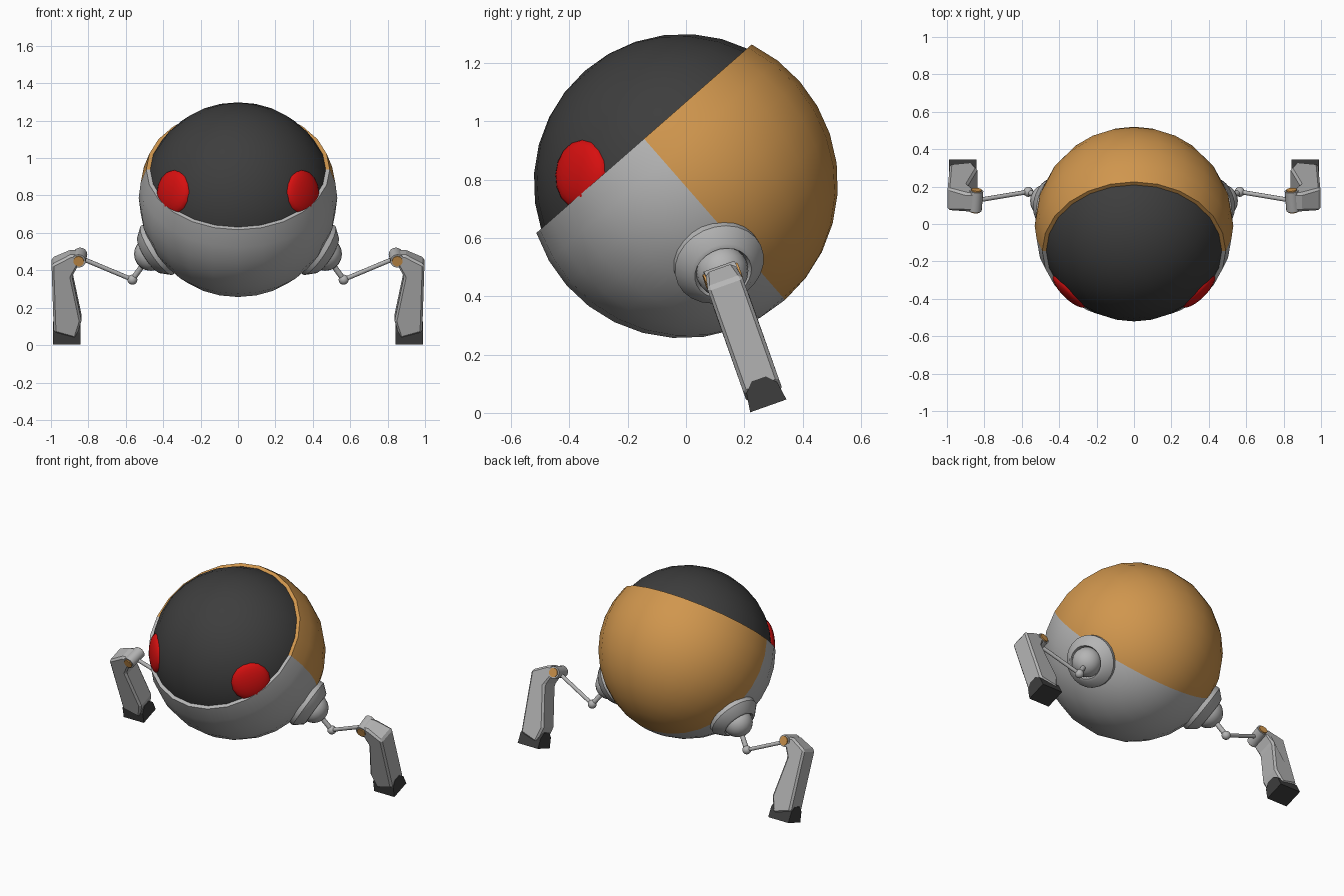
import bpy, bmesh, math
from mathutils import Matrix, Vector

cube = bpy.data.objects.get("Cube")
if cube:
    bpy.data.objects.remove(cube, do_unlink=True)


def material(name, rgb):
    m = bpy.data.materials.new(name)
    m.use_nodes = True
    m.diffuse_color = (*rgb, 1)
    m.node_tree.nodes["Principled BSDF"].inputs["Base Color"].default_value = (*rgb, 1)
    return m


GREY = material("grey_metal", (0.46, 0.46, 0.46))
ORANGE = material("orange_paint", (0.63, 0.305, 0.075))
BLACK = material("dark_grey", (0.047, 0.047, 0.047))
RED = material("red_eye", (0.68, 0.005, 0.005))


def finish(name, bm, matrix, mats, smooth=True, mirror=True, bevel=0):
    """Turn a bmesh into an object, with optional bevel and left-right mirror."""
    bm.transform(matrix)
    bmesh.ops.recalc_face_normals(bm, faces=bm.faces)
    mesh = bpy.data.meshes.new(name)
    bm.to_mesh(mesh)
    bm.free()
    for m in mats:
        mesh.materials.append(m)
    if smooth:
        mesh.shade_smooth()
        mesh.set_sharp_from_angle(angle=math.radians(35))
    obj = bpy.data.objects.new(name, mesh)
    bpy.context.scene.collection.objects.link(obj)
    if bevel:
        mod = obj.modifiers.new("Bevel", "BEVEL")
        mod.width, mod.segments = bevel, 1
    if mirror:
        obj.modifiers.new("Mirror", "MIRROR").use_axis = (True, False, False)
    return obj


def sphere(radius, segments=24, rings=16):
    bm = bmesh.new()
    bmesh.ops.create_uvsphere(bm, u_segments=segments, v_segments=rings, radius=radius)
    return bm


def aim(origin, direction):
    """Matrix placing local z along a direction."""
    return Matrix.Translation(origin) @ Vector(direction).to_track_quat("Z", "Y").to_matrix().to_4x4()


def rod(name, a, b, radius, mat, sides=12):
    bm = bmesh.new()
    d = b - a
    bmesh.ops.create_cone(bm, cap_ends=True, segments=sides, radius1=radius,
                          radius2=radius, depth=d.length)
    finish(name, bm, aim((a + b) / 2, d), [mat])


def ball(name, centre, radius, mat, segments=16):
    finish(name, sphere(radius, segments, 10), Matrix.Translation(centre), [mat])


def prism(points, axis, low, high):
    """Extrude a 2D outline along the x or y axis."""
    bm = bmesh.new()
    place = (lambda p, t: (t, *p)) if axis == "x" else (lambda p, t: (p[0], t, p[1]))
    ends = [[bm.verts.new(place(p, t)) for p in points] for t in (low, high)]
    for ring in ends:
        bm.faces.new(ring)
    n = len(points)
    for i in range(n):
        j = (i + 1) % n
        bm.faces.new((ends[0][i], ends[0][j], ends[1][j], ends[1][i]))
    return bm


# Body: tilted dark sphere in an open two-tone shell
CENTRE = Vector((0, -0.01, 0.787))
tilt = Matrix.Translation(CENTRE) @ Matrix.Rotation(math.radians(41.2), 4, "X")
finish("visor_sphere", sphere(0.512), tilt, [BLACK], mirror=False)

shell = sphere(0.531)
bmesh.ops.delete(shell, geom=[v for v in shell.verts if v.co.z > 0.21], context="VERTS")
rim = [e for e in shell.edges if e.is_boundary]
lip = bmesh.ops.extrude_edge_only(shell, edges=rim)["geom"]
for v in lip:
    if isinstance(v, bmesh.types.BMVert):
        v.co.x *= 0.945
        v.co.y *= 0.945
for f in shell.faces:
    f.material_index = int(f.calc_center_median().y > 0)
finish("body_shell", shell, tilt, [GREY, ORANGE], mirror=False)

# Eyes: flattened domes on the visor
eye_dir = Vector((0.345, -0.35, 0.03)).normalized()
finish("eyes", sphere(0.12, 16, 12),
       aim(CENTRE + eye_dir * 0.49, eye_dir) @ Matrix.Diagonal((1, 1, 0.35, 1)), [RED])

# Shoulders: lathed collar with a ball socket
arm_dir = Vector((0.435, 0.125, -0.28)).normalized()
collar = bmesh.new()
profile = [(0.15, 0.44), (0.157, 0.53), (0.115, 0.58), (0.1, 0.585), (0.09, 0.565)]
verts = [collar.verts.new((r, 0, h)) for r, h in profile]
edges = [collar.edges.new(pair) for pair in zip(verts, verts[1:])]
bmesh.ops.spin(collar, geom=verts + edges, axis=(0, 0, 1), cent=(0, 0, 0),
               angle=math.tau, steps=24, use_duplicate=False)
bmesh.ops.remove_doubles(collar, verts=collar.verts, dist=0.0005)
finish("shoulder_collars", collar, aim(CENTRE, arm_dir), [GREY])
socket = CENTRE + arm_dir * 0.57
ball("shoulder_balls", socket, 0.09, GREY, 20)

# Thin arm linkage
elbow = Vector((0.565, 0.172, 0.35))
hinge = Vector((0.847, 0.125, 0.468))
rod("upper_arm_rods", socket, elbow, 0.015, GREY)
ball("elbow_balls", elbow, 0.027, GREY)
rod("lower_arm_rods", elbow, hinge, 0.012, GREY)

# Hinge barrel with coloured pin
lean = Matrix.Translation(hinge) @ Matrix.Rotation(math.radians(19.5), 4, "X")
along = (lean.to_3x3() @ Vector((-0.08, 1, 0))).normalized()
rod("hinge_barrels", hinge - along * 0.056, hinge + along * 0.056, 0.037, GREY, 16)
rod("hinge_pins", hinge - along * 0.063, hinge + along * 0.063, 0.028, ORANGE, 16)

# Forearm: angular casing hanging from the hinge
outline = [(0.0, 0.03), (0.05, 0.03), (0.15, -0.02), (0.138, -0.405),
           (0.02, -0.44), (-0.01, -0.34), (0.04, -0.09), (0.01, -0.03)]
forearm = prism(outline, "y", -0.065, 0.065)
for v in forearm.verts:
    if v.co.z > 0:
        v.co.y *= 0.78
finish("forearms", forearm, lean, [GREY], smooth=False, bevel=0.012)

# Foot: dark wedge with an arched top
arch = [(-0.066, -0.471), (0.066, -0.471), (0.056, -0.405),
        (0.026, -0.373), (-0.026, -0.373), (-0.056, -0.405)]
finish("feet", prism(arch, "x", -0.005, 0.142), lean, [BLACK], smooth=False)
